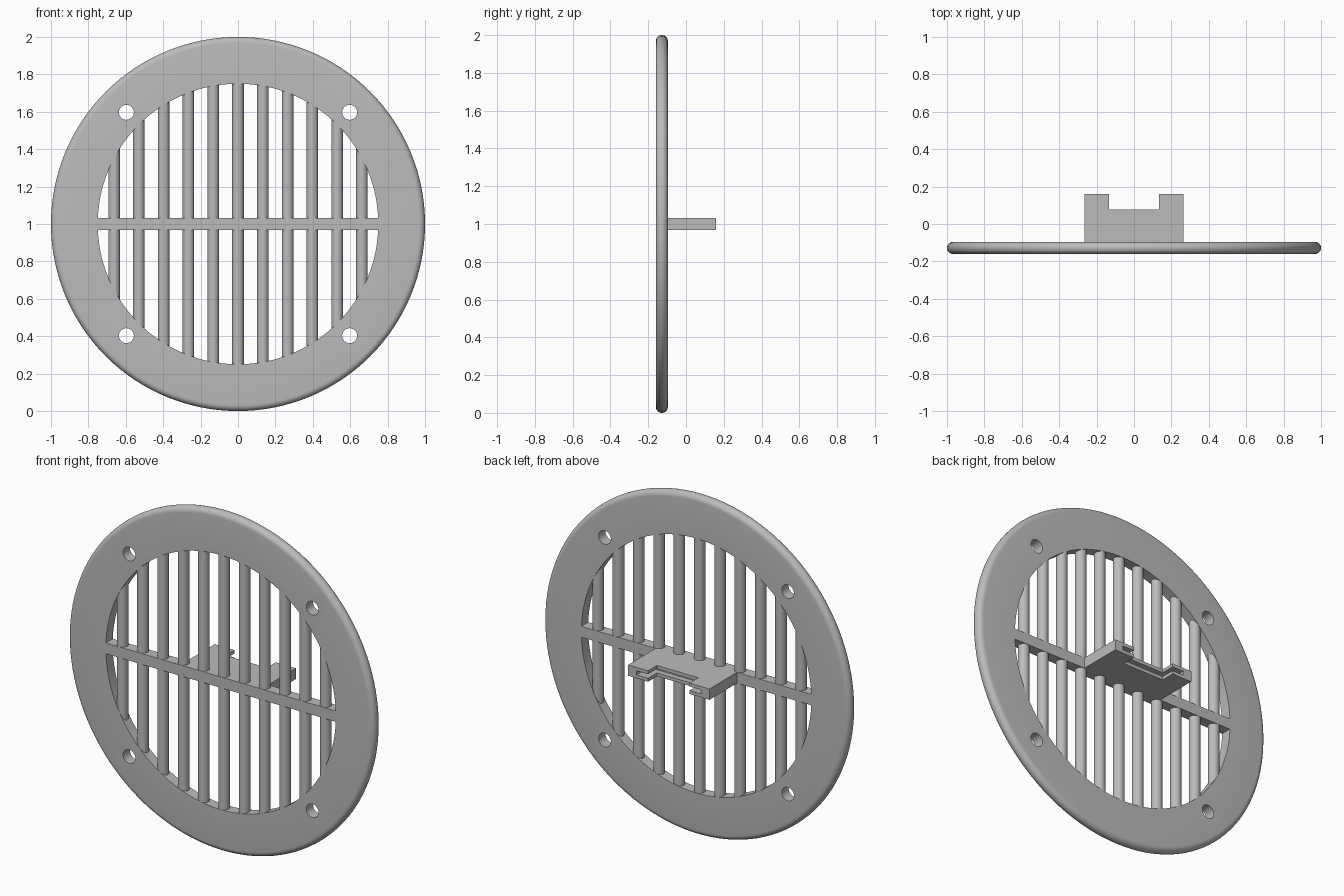
import bpy, bmesh, math
from mathutils import Matrix, Vector

if "Cube" in bpy.data.objects:
    bpy.data.objects.remove(bpy.data.objects["Cube"], do_unlink=True)

HALF = 0.032                 # half thickness of the plate
PLATE_Y = -0.16 + HALF       # plate mid plane
MID_Z = 1.0
INNER, OUTER = 0.75, 1.0

grey = bpy.data.materials.new("plain grey")
grey.use_nodes = True
grey.diffuse_color = (0.5, 0.5, 0.5, 1)
grey.node_tree.nodes["Principled BSDF"].inputs["Base Color"].default_value = grey.diffuse_color


def finish(name, bm):
    bmesh.ops.recalc_face_normals(bm, faces=bm.faces)
    mesh = bpy.data.meshes.new(name)
    bm.to_mesh(mesh)
    bm.free()
    mesh.materials.append(grey)
    obj = bpy.data.objects.new(name, mesh)
    bpy.context.collection.objects.link(obj)
    return obj


def select(obj):
    bpy.ops.object.select_all(action='DESELECT')
    obj.select_set(True)
    bpy.context.view_layer.objects.active = obj


def smooth(obj):
    select(obj)
    bpy.ops.object.shade_smooth_by_angle(angle=math.radians(35))


def box(name, low, high):
    low, high = Vector(low), Vector(high)
    bm = bmesh.new()
    bmesh.ops.create_cube(bm, size=1, matrix=Matrix.Translation((low + high) / 2)
                          @ Matrix.Diagonal((high - low).to_4d()))
    return finish(name, bm)


def rod(name, centre, radius, length, axis='Z', sides=32):
    turn = Matrix.Rotation(math.pi / 2, 4, 'X') if axis == 'Y' else Matrix()
    bm = bmesh.new()
    bmesh.ops.create_cone(bm, cap_ends=True, segments=sides, radius1=radius,
                          radius2=radius, depth=length,
                          matrix=Matrix.Translation(centre) @ turn)
    return finish(name, bm)


def cut(obj, cutter):
    cutter.hide_render = True
    mod = obj.modifiers.new("cut", 'BOOLEAN')
    mod.operation, mod.solver, mod.object = 'DIFFERENCE', 'EXACT', cutter
    select(obj)
    bpy.ops.object.modifier_apply(modifier=mod.name)
    bpy.data.objects.remove(cutter, do_unlink=True)


# Flat ring with a fully rounded outer rim
profile = [(INNER, -HALF)]
for i in range(13):
    a = -math.pi / 2 + math.pi * i / 12
    profile.append((OUTER - HALF + HALF * math.cos(a), HALF * math.sin(a)))
profile.append((INNER, HALF))
bm = bmesh.new()
verts = [bm.verts.new((r, PLATE_Y + y, MID_Z)) for r, y in profile]
edges = [bm.edges.new((verts[i - 1], verts[i])) for i in range(len(verts))]
bmesh.ops.spin(bm, geom=verts + edges, cent=(0, 0, MID_Z), axis=(0, 1, 0),
               angle=math.tau, steps=128)
bmesh.ops.remove_doubles(bm, verts=bm.verts, dist=0.0001)
ring = finish("ring", bm)

# Four screw holes
for sx in (-1, 1):
    for sz in (-1, 1):
        cut(ring, rod("hole_cutter", (sx * 0.597, PLATE_Y, MID_Z + sz * 0.597),
                      0.04, 0.2, 'Y'))
smooth(ring)

# Round upright slats, ending just inside the ring
SLAT_R = 0.031
for i in range(-5, 6):
    x = i * 0.1325
    reach = math.sqrt(INNER ** 2 - max(abs(x) - SLAT_R, 0) ** 2) + 0.01
    smooth(rod(f"slat_{i + 6}", (x, PLATE_Y, MID_Z), SLAT_R, 2 * reach))

# Crossbar
BAR = 0.032
box("crossbar", (-INNER - 0.003, PLATE_Y - HALF, MID_Z - BAR),
    (INNER + 0.003, PLATE_Y + HALF, MID_Z + BAR))

# Rear clip: forked block with a thin slot around the notch
clip = box("rear_clip", (-0.265, PLATE_Y + HALF, MID_Z - BAR), (0.265, 0.16, MID_Z + BAR))
cut(clip, box("notch_cutter", (-0.135, 0.077, 0.9), (0.135, 0.3, 1.1)))
cut(clip, box("slot_cutter", (-0.21, 0.045, MID_Z - 0.012), (0.21, 0.3, MID_Z + 0.012)))
